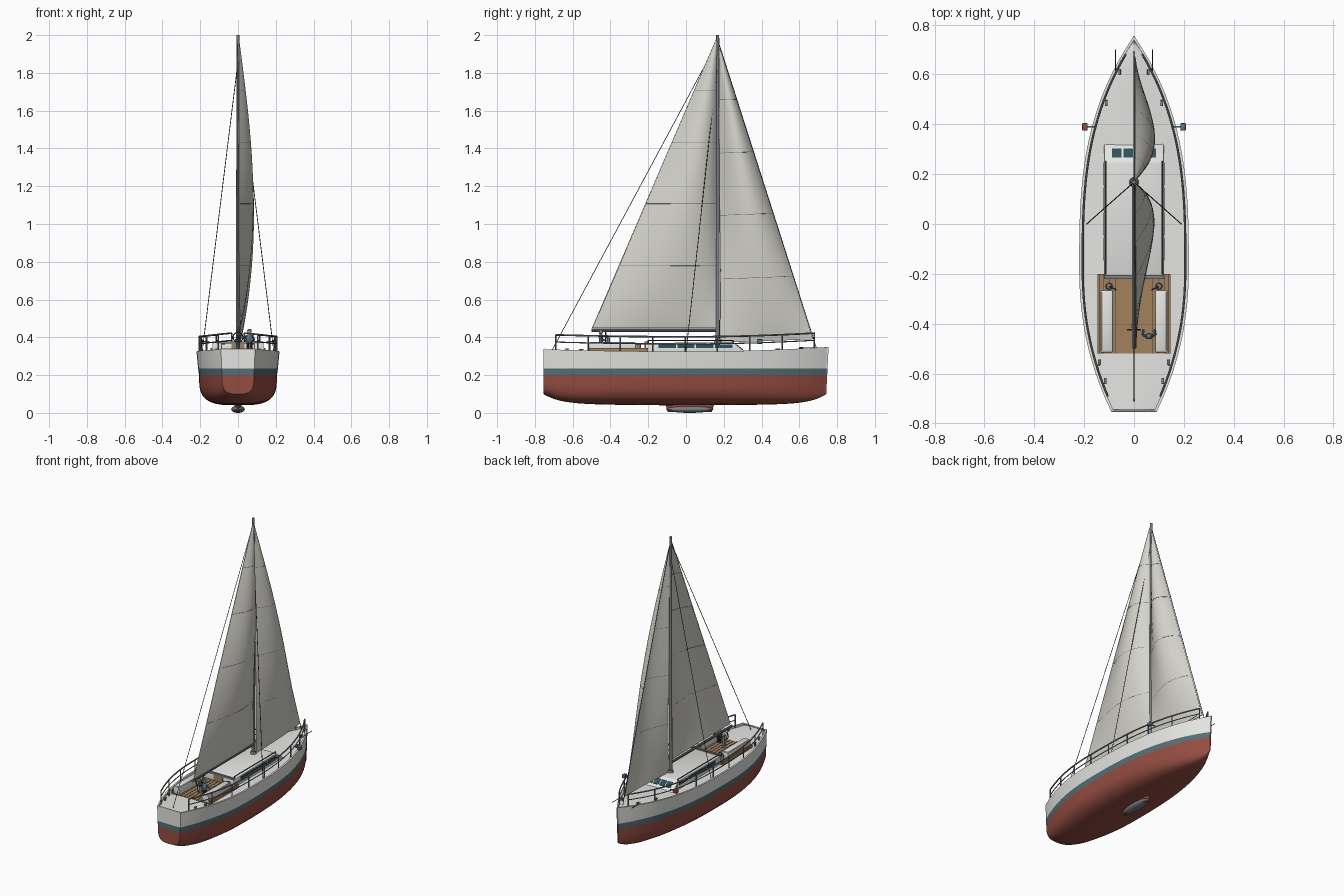
import bpy, bmesh, math
from mathutils import Vector

if "Cube" in bpy.data.objects:
    bpy.data.objects.remove(bpy.data.objects["Cube"])

def mat(name, r, g, b):
    m = bpy.data.materials.new(name)
    m.diffuse_color = (r, g, b, 1)
    m.use_nodes = True
    m.node_tree.nodes["Principled BSDF"].inputs["Base Color"].default_value = m.diffuse_color
    return m

RED, TEAL = mat("antifoul_red", .30, .075, .055), mat("teal", .09, .16, .18)
WHITE, SAIL = mat("white", .78, .79, .76), mat("sailcloth", .66, .65, .60)
WOOD, GLASS = mat("teak", .36, .22, .11), mat("glass", .03, .08, .11)
METAL, DARK = mat("metal", .20, .21, .22), mat("dark", .04, .045, .05)
BLUE, SKIN = mat("jacket", .10, .17, .22), mat("skin", .45, .28, .2)

def add(name, me, m):
    ob = bpy.data.objects.new(name, me)
    bpy.context.collection.objects.link(ob)
    for x in (m if isinstance(m, list) else [m]):
        me.materials.append(x)
    return ob

def from_bm(name, bm, m):
    me = bpy.data.meshes.new(name)
    bm.to_mesh(me)
    bm.free()
    return add(name, me, m)

def box(name, loc, size, m, rot=0, bevel=0):
    bm = bmesh.new()
    bmesh.ops.create_cube(bm, size=1)
    bmesh.ops.scale(bm, vec=size, verts=bm.verts)
    ob = from_bm(name, bm, m)
    ob.location, ob.rotation_euler = loc, (rot, 0, 0)
    if bevel:
        b = ob.modifiers.new("bevel", "BEVEL")
        b.width, b.segments = bevel, 2
    return ob

def ball(name, loc, size, m):
    bm = bmesh.new()
    bmesh.ops.create_uvsphere(bm, u_segments=24, v_segments=12, radius=1)
    bmesh.ops.scale(bm, vec=size, verts=bm.verts)
    ob = from_bm(name, bm, m)
    ob.location = loc
    return ob

def drum(name, loc, r1, r2, h, m, sy=1):
    bm = bmesh.new()
    bmesh.ops.create_cone(bm, cap_ends=True, segments=24, radius1=r1, radius2=r2, depth=h)
    bmesh.ops.scale(bm, vec=(1, sy, 1), verts=bm.verts)
    ob = from_bm(name, bm, m)
    ob.location = loc
    return ob

def tube(name, pts, r, m, cyclic=False, res=2):
    cu = bpy.data.curves.new(name, "CURVE")
    cu.dimensions, cu.bevel_depth, cu.bevel_resolution, cu.use_fill_caps = "3D", r, res, True
    s = cu.splines.new("POLY")
    s.points.add(len(pts) - 1)
    s.use_cyclic_u = cyclic
    for p, q in zip(s.points, pts):
        p.co = (*q, 1)
    return add(name, cu, m)

# hull lines: half breadth, sheer height and bottom height along y
def breadth(y):
    if y > -.17:
        return max(.22 * (1 - ((y + .17) / .925) ** 2.9), .004)
    return .22 - .13 * ((-.17 - y) / .585) ** 2.2

def sheer(y):
    return .325 + (.024 if y > 0 else .012) * (y / .755) ** 2

def bottom(y):
    t = abs(y / .755)
    return .04 + .012 * t ** 2 + .048 * t ** 9

# hull with colour bands, bulwark, deck and transom (half, mirrored)
bm = bmesh.new()
rows, N = [], 56
for i in range(N + 1):
    y = -.755 * math.cos(math.pi * i / N)
    w, zt, zb = breadth(y), sheer(y), bottom(y)
    wl = w * .94
    inner = max(w - .012, .001)
    sec = []
    for k in range(9):
        a = math.pi / 2 * k / 8
        sec.append((wl * math.sin(a) ** .6, .2 - (.2 - zb) * max(math.cos(a), 0) ** .6))
    sec += [(w * .96, .235), (w * .98, .28), (w, zt), (inner, zt), (inner, zt - .014),
            (inner * .5, zt - .009), (0, zt - .007)]
    rake = .014 * max(0, y / .755) ** 8
    rows.append([bm.verts.new((x, y - rake * (zt - z) / .28, z)) for x, z in sec])

def band(k):
    return 0 if k < 8 else 1 if k == 8 else 2

for a, b in zip(rows, rows[1:]):
    for k in range(len(a) - 1):
        bm.faces.new((a[k], b[k], b[k + 1], a[k + 1])).material_index = band(k)
for end in (rows[0], rows[-1]):
    mid = [bm.verts.new((0, v.co.y, v.co.z)) for v in end[:12]]
    for k in range(11):
        bm.faces.new((end[k], end[k + 1], mid[k + 1], mid[k])).material_index = band(k)
bmesh.ops.remove_doubles(bm, verts=bm.verts, dist=1e-5)
bmesh.ops.recalc_face_normals(bm, faces=bm.faces)
hull = from_bm("hull", bm, [RED, TEAL, WHITE])
mir = hull.modifiers.new("mirror", "MIRROR")
mir.merge_threshold = .0001
tube("transom_cap", [(-.09, -.75, .335), (.09, -.75, .335)], .005, WHITE)

# keel fin and bulb
drum("keel_fin", (0, .02, .028), .018, .02, .045, RED, 6.5)
ball("keel_bulb", (0, .02, .019), (.036, .125, .019), METAL)

# cabin
bm = bmesh.new()
prof = [(-.215, .305), (-.215, .37), (.25, .374), (.325, .315), (.325, .305)]
f = bm.faces.new([bm.verts.new((-.12, y, z)) for y, z in prof])
r = bmesh.ops.extrude_face_region(bm, geom=[f])
bmesh.ops.translate(bm, vec=(.24, 0, 0), verts=[v for v in r["geom"] if isinstance(v, bmesh.types.BMVert)])
bmesh.ops.recalc_face_normals(bm, faces=bm.faces)
bv = from_bm("cabin", bm, WHITE).modifiers.new("bevel", "BEVEL")
bv.width, bv.segments = .005, 2
for i in range(4):
    box(f"front_window_{i}", ((i - 1.5) * .046, .283, .3475), (.038, .044, .006), GLASS, -.667)
box("companion_bar", (0, -.213, .372), (.24, .016, .012), METAL)
box("companion_door", (0, -.217, .345), (.07, .006, .045), WOOD)

# cockpit floor, planks
box("cockpit_floor", (0, -.36, .318), (.29, .32, .014), WOOD)
for i in range(1, 12):
    box(f"plank_gap_{i}", (-.145 + i * .29 / 12, -.36, .3255), (.0015, .32, .002), DARK)

# paired fittings on both sides
ys = [-.69 + 1.37 * i / 48 for i in range(49)]
for s, side in ((1, "right"), (-1, "left")):
    for i in range(4):
        box(f"side_window_{side}_{i}", (s * .12, -.10 + i * .1, .353), (.005, .092, .02), GLASS)
    tube(f"cabin_handrail_{side}", [(s * .113, -.2, .37), (s * .113, -.2, .384), (s * .113, .25, .384),
                                    (s * .113, .25, .37)], .0035, DARK)
    box(f"cockpit_bench_{side}", (s * .11, -.39, .347), (.05, .25, .05), WHITE, 0, .004)
    box(f"bench_cushion_{side}", (s * .11, -.39, .373), (.04, .235, .006), WHITE, 0, .002)
    box(f"coaming_{side}", (s * .142, -.36, .333), (.007, .32, .02), WOOD)
    drum(f"winch_{side}", (s * .1, -.25, .342), .014, .011, .04, METAL)
    tube(f"winch_handle_{side}", [(s * .1, -.25, .365), (s * .07, -.265, .365)], .003, DARK)
    # guard rails
    for nm, h, r in (("top", .078, .0045), ("mid", .04, .003)):
        tube(f"{nm}_rail_{side}", [(s * max(breadth(y) - .014, .02), y, sheer(y) + h) for y in ys], r, METAL)
    for i in range(9):
        y = ys[i * 6]
        x = s * max(breadth(y) - .014, .02)
        tube(f"stanchion_{side}_{i}", [(x, y, sheer(y) - .015), (x, y, sheer(y) + .078)], .004, METAL)
    # cleats, bow rods, lamp
    for i, y in enumerate((-.63, -.555, .485, .61)):
        x = s * (breadth(y) - .028)
        box(f"cleat_{side}_{i}", (x, y, sheer(y) + .004), (.01, .024, .006), METAL, 0, .002)
        box(f"cleat_foot_{side}_{i}", (x, y, sheer(y) - .006), (.007, .01, .018), METAL)
    tube(f"bow_rod_{side}", [(s * .075, .6, .345), (s * .075, .7, .345)], .002, DARK)
    box(f"nav_lamp_{side}", (s * .197, .39, .378), (.022, .03, .024), RED if s < 0 else BLUE, 0, .004)
    box(f"lamp_arm_{side}", (s * .172, .39, .378), (.04, .006, .006), METAL)
    # shroud
    tube(f"shroud_{side}", [(s * .19, 0, .32), (0, .168, 1.86)], .002, DARK, res=1)

# mast, boom and stays
drum("mast", (0, .168, 1.155), .011, .008, 1.69, METAL)
drum("mast_collar", (0, .168, .38), .02, .015, .02, METAL)
tube("boom", [(0, .165, .437), (0, -.5, .437)], .009, METAL, res=3)
tube("backstay", [(0, -.71, .33), (0, .165, 1.96)], .002, DARK, res=1)
tube("forestay", [(0, .69, .345), (0, .17, 1.97)], .002, DARK, res=1)
tube("mainsheet", [(0, -.46, .43), (0, -.43, .325)], .002, DARK, res=1)

# sails: a bellied triangular sheet with seams
def sail(name, luff, clew, head, belly):
    luff, clew, head = Vector(luff), Vector(clew), Vector(head)

    def pt(u, v, off=0):
        p = luff.lerp(clew, u).lerp(head, v)
        p.x += off + belly * math.sin(math.pi * u ** .78) * (math.sin(math.pi * v ** .85) * .93 + .07 * (1 - v))
        return p
    bm = bmesh.new()
    nu, nv = 20, 32
    g = [[bm.verts.new(pt(i / nu, j / nv * .995)) for i in range(nu + 1)] for j in range(nv + 1)]
    for a, b in zip(g, g[1:]):
        for i in range(nu):
            bm.faces.new((a[i], a[i + 1], b[i + 1], b[i]))
    so = from_bm(name, bm, SAIL).modifiers.new("solid", "SOLIDIFY")
    so.thickness, so.offset = .004, 0
    for k, v in enumerate((.215, .43, .64, .82)):
        tube(f"{name}_seam_{k}", [pt(i / nu, v) for i in range(nu + 1)], .0027, METAL, res=1)
    tube(f"{name}_leech", [pt(1, j / nv * .995) for j in range(nv + 1)], .003, SAIL, res=1)

sail("main_sail", (.004, .158, .45), (.008, -.495, .45), (.004, .162, 1.98), .077)
sail("jib_sail", (.004, .672, .39), (.01, .185, .372), (.003, .176, 1.94), .08)

# steering wheel and pedestal
drum("wheel_pedestal", (0, -.41, .36), .011, .008, .08, METAL)
ring = [(.026 * math.cos(a), -.425, .4 + .026 * math.sin(a)) for a in [math.tau * i / 24 for i in range(24)]]
tube("steering_wheel", ring, .003, DARK, True)
for i in range(0, 12, 4):
    tube(f"wheel_spoke_{i}", [ring[i], ring[i + 12]], .002, METAL)
tube("wheel_hub", [(0, -.41, .4), (0, -.43, .4)], .004, METAL)

# crew figure
cx, cy = .06, -.45
for s in (-1, 1):
    tube(f"crew_leg_{s}", [(cx + s * .009, cy, .325), (cx + s * .008, cy, .375)], .0075, DARK)
    tube(f"crew_arm_{s}", [(cx + s * .016, cy, .41), (cx + s * .025, cy + .006, .39),
                           (cx + s * .022, cy + .026, .382)], .005, BLUE)
ball("crew_torso", (cx, cy, .393), (.018, .012, .028), BLUE)
ball("crew_head", (cx, cy, .43), (.011, .011, .013), SKIN)
ball("crew_cap", (cx, cy, .436), (.0118, .0118, .009), BLUE)

# convert to meshes and smooth
bpy.ops.object.select_all(action="SELECT")
bpy.context.view_layer.objects.active = hull
bpy.ops.object.convert(target="MESH")
bpy.ops.object.shade_smooth_by_angle(angle=math.radians(35))
